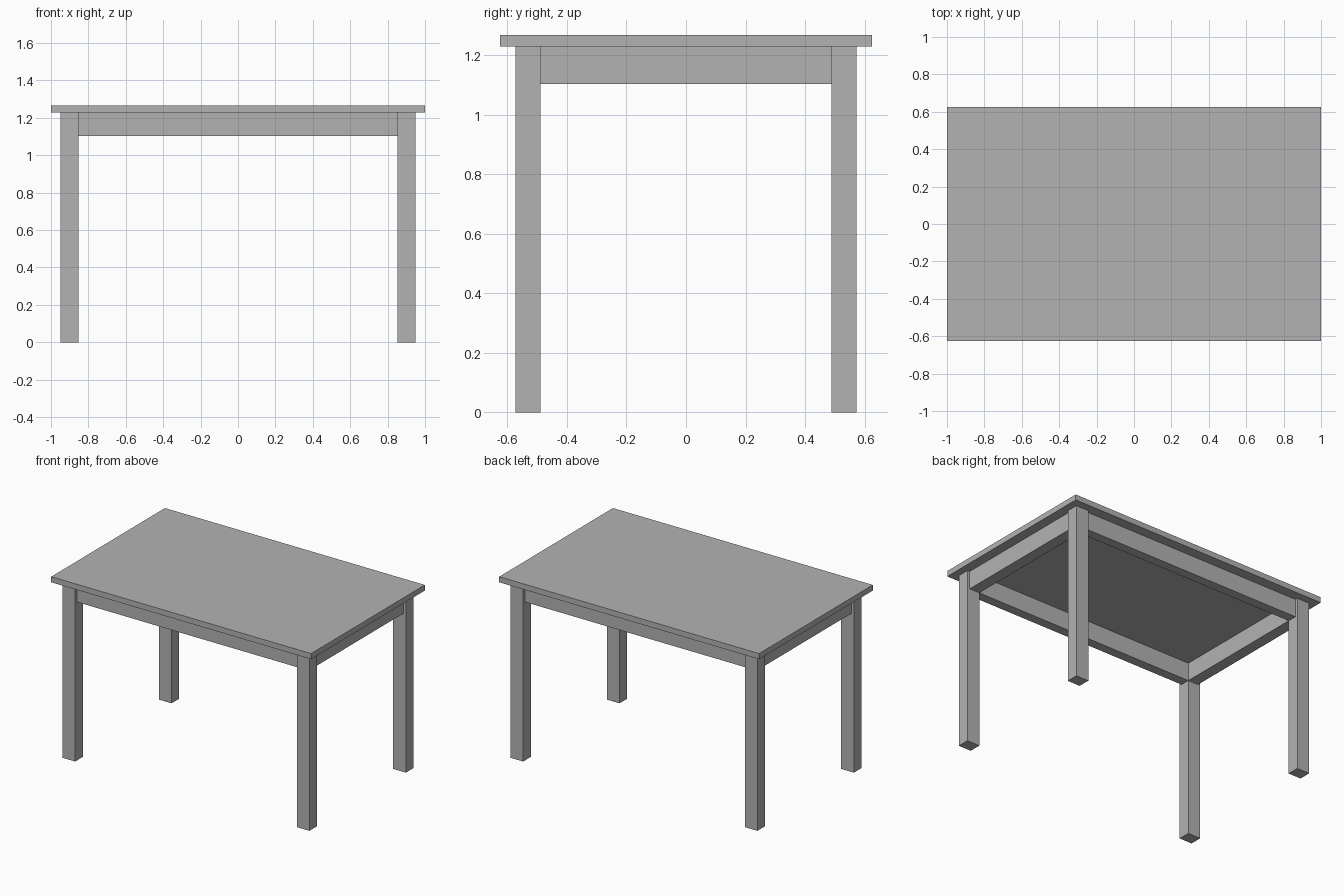
import bpy

cube = bpy.data.objects.get("Cube")
if cube:
    bpy.data.objects.remove(cube, do_unlink=True)

# Single flat grey
grey = bpy.data.materials.new("plain_grey")
grey.use_nodes = True
colour = (0.45, 0.45, 0.45, 1)
grey.diffuse_color = colour
grey.node_tree.nodes["Principled BSDF"].inputs["Base Color"].default_value = colour


def box(name, low, high):
    """Axis-aligned box between two corners."""
    bpy.ops.mesh.primitive_cube_add(
        size=1, location=[(a + b) / 2 for a, b in zip(low, high)])
    obj = bpy.context.object
    obj.name = name
    obj.scale = [abs(b - a) for a, b in zip(low, high)]
    bpy.ops.object.transform_apply(location=False, rotation=False, scale=True)
    obj.data.materials.append(grey)
    return obj


half_x, half_y = 1.0, 0.625          # tabletop
top_z, under_z, rail_z = 1.267, 1.228, 1.103
out_x, in_x = 0.95, 0.853            # leg faces
out_y, in_y = 0.572, 0.488
inset = 0.018                        # rails sit back from the leg faces

box("tabletop", (-half_x, -half_y, under_z), (half_x, half_y, top_z))

# Legs at the four corners
for sx, side in ((1, "left"), (-1, "right")):
    for sy, end in ((-1, "front"), (1, "back")):
        box(f"{end}_{side}_leg", (sx * in_x, sy * in_y, 0),
            (sx * out_x, sy * out_y, under_z))

# Rails between the legs
for sy, end in ((-1, "front"), (1, "back")):
    box(f"{end}_rail", (-in_x, sy * in_y, rail_z),
        (in_x, sy * (out_y - inset), under_z))
for sx, side in ((1, "left"), (-1, "right")):
    box(f"{side}_rail", (sx * in_x, -in_y, rail_z),
        (sx * (out_x - inset), in_y, under_z))
